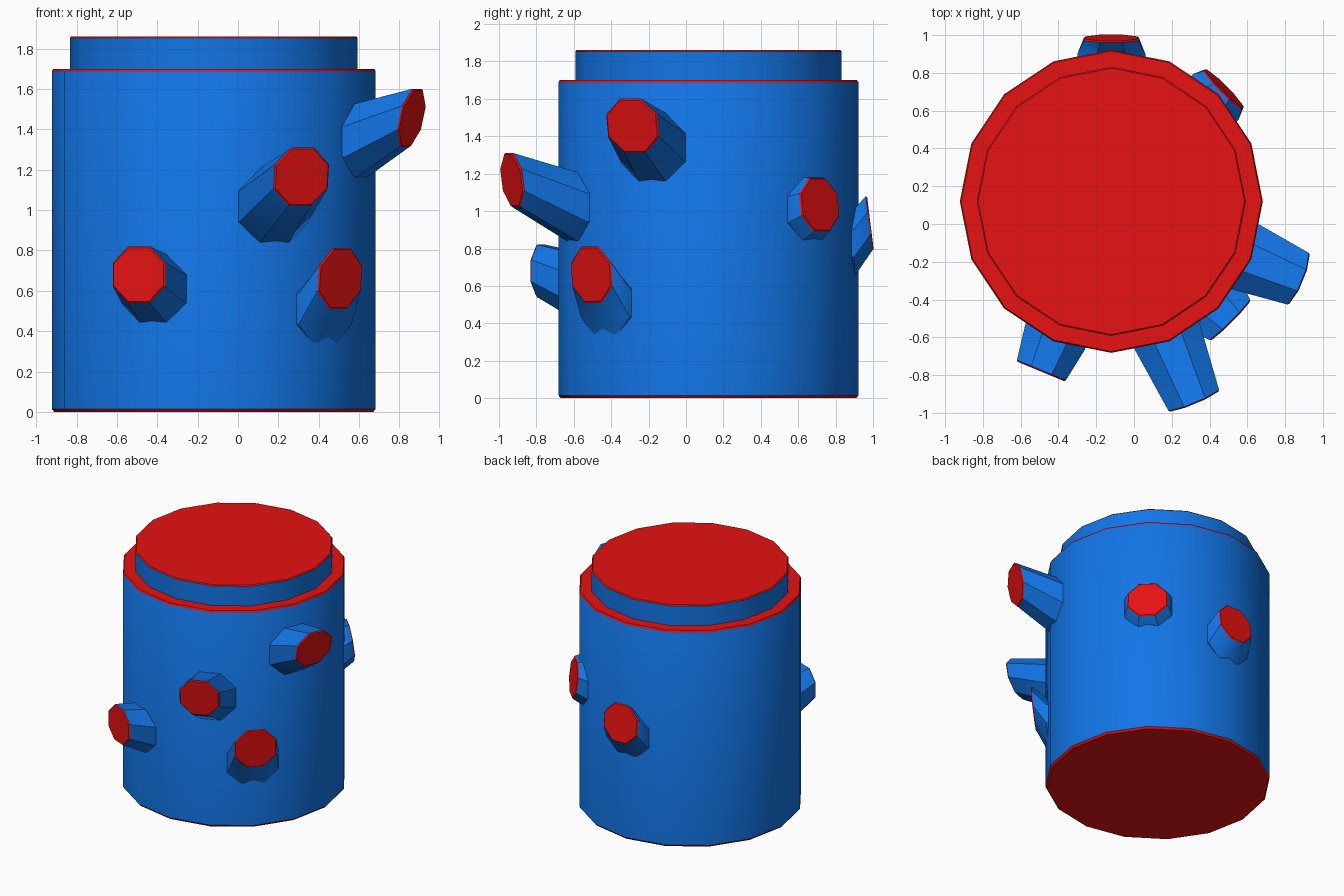
import bpy, bmesh, math
from mathutils import Vector

if "Cube" in bpy.data.objects:
    bpy.data.objects.remove(bpy.data.objects["Cube"], do_unlink=True)

CENTRE = Vector((-0.12, 0.12, 0))
BLUE, RED = 0, 1


def material(name, colour):
    mat = bpy.data.materials.new(name)
    mat.use_nodes = True
    mat.diffuse_color = colour
    mat.node_tree.nodes["Principled BSDF"].inputs["Base Color"].default_value = colour
    return mat


MATERIALS = [material("bark blue", (0.006, 0.18, 0.8, 1)),
             material("cut wood red", (0.8, 0.006, 0.006, 1))]


def loft(name, rings, colours, cap_start=RED):
    """Bridge rings of points; each band takes the matching colour, the last end is red."""
    bm = bmesh.new()
    loops = [[bm.verts.new(p) for p in ring] for ring in rings]
    count = len(loops[0])
    for low, high, colour in zip(loops, loops[1:], colours):
        for i in range(count):
            j = (i + 1) % count
            bm.faces.new((low[i], low[j], high[j], high[i])).material_index = colour
    bm.faces.new(loops[0][::-1]).material_index = cap_start
    bm.faces.new(loops[-1]).material_index = RED
    bmesh.ops.recalc_face_normals(bm, faces=bm.faces)
    mesh = bpy.data.meshes.new(name)
    bm.to_mesh(mesh)
    bm.free()
    for mat in MATERIALS:
        mesh.materials.append(mat)
    obj = bpy.data.objects.new(name, mesh)
    bpy.context.collection.objects.link(obj)
    bpy.ops.object.select_all(action="DESELECT")
    obj.select_set(True)
    bpy.context.view_layer.objects.active = obj
    bpy.ops.object.shade_smooth_by_angle(angle=math.radians(30))
    return obj


def circle(centre, radius, u, v, sides, phase=0.0):
    angles = [math.tau * (i + phase) / sides for i in range(sides)]
    return [centre + radius * (math.cos(a) * u + math.sin(a) * v) for a in angles]


# Trunk: sixteen-sided, red bevelled rims, stepped top
X, Y, Z = Vector((1, 0, 0)), Vector((0, 1, 0)), Vector((0, 0, 1))
profile = [(0.79, 0), (0.802, 0.015), (0.802, 1.687), (0.795, 1.70),
           (0.712, 1.70), (0.712, 1.853), (0.705, 1.86)]
loft("trunk", [circle(CENTRE + z * Z, r, X, Y, 16) for r, z in profile],
     [RED, BLUE, RED, RED, BLUE, RED])


# Branch stubs: tapered octagons growing outwards, with a red cut end
def branch(name, angle, base_z, base_r, reach, end_z, end_r, tilt):
    a, t = math.radians(angle), math.radians(tilt)
    out = Vector((math.cos(a), math.sin(a), 0))
    side = Vector((-out.y, out.x, 0))
    # upward direction within the cut face; positive tilt faces the sky
    up = Z * math.cos(t) - out * math.sin(t)
    normal = out * math.cos(t) + Z * math.sin(t)
    end = CENTRE + out * reach + Z * end_z
    root = CENTRE + Z * base_z
    rings = [circle(root + out * 0.6, base_r, side, Z, 8, 0.5),
             circle(root + out * 0.78, base_r, side, Z, 8, 0.5),
             circle(end - normal * 0.008, end_r, side, up, 8, 0.5),
             circle(end, end_r - 0.008, side, up, 8, 0.5)]
    loft(name, rings, [BLUE, BLUE, RED], BLUE)


branch("branch_front_right", -112.5, 0.61, 0.185, 0.975, 0.68, 0.152, 0)
branch("branch_front_left_high", -67.5, 1.02, 0.2, 1.14, 1.165, 0.157, -8)
branch("branch_front_left_low", -45, 0.51, 0.2, 0.89, 0.66, 0.164, -5)
branch("branch_left_top", -22.5, 1.34, 0.2, 1.065, 1.455, 0.16, -13)
branch("branch_back_left", 45, 1.01, 0.185, 0.845, 1.035, 0.156, 7)
branch("branch_back", 90, 0.83, 0.195, 0.866, 0.935, 0.158, 7)
